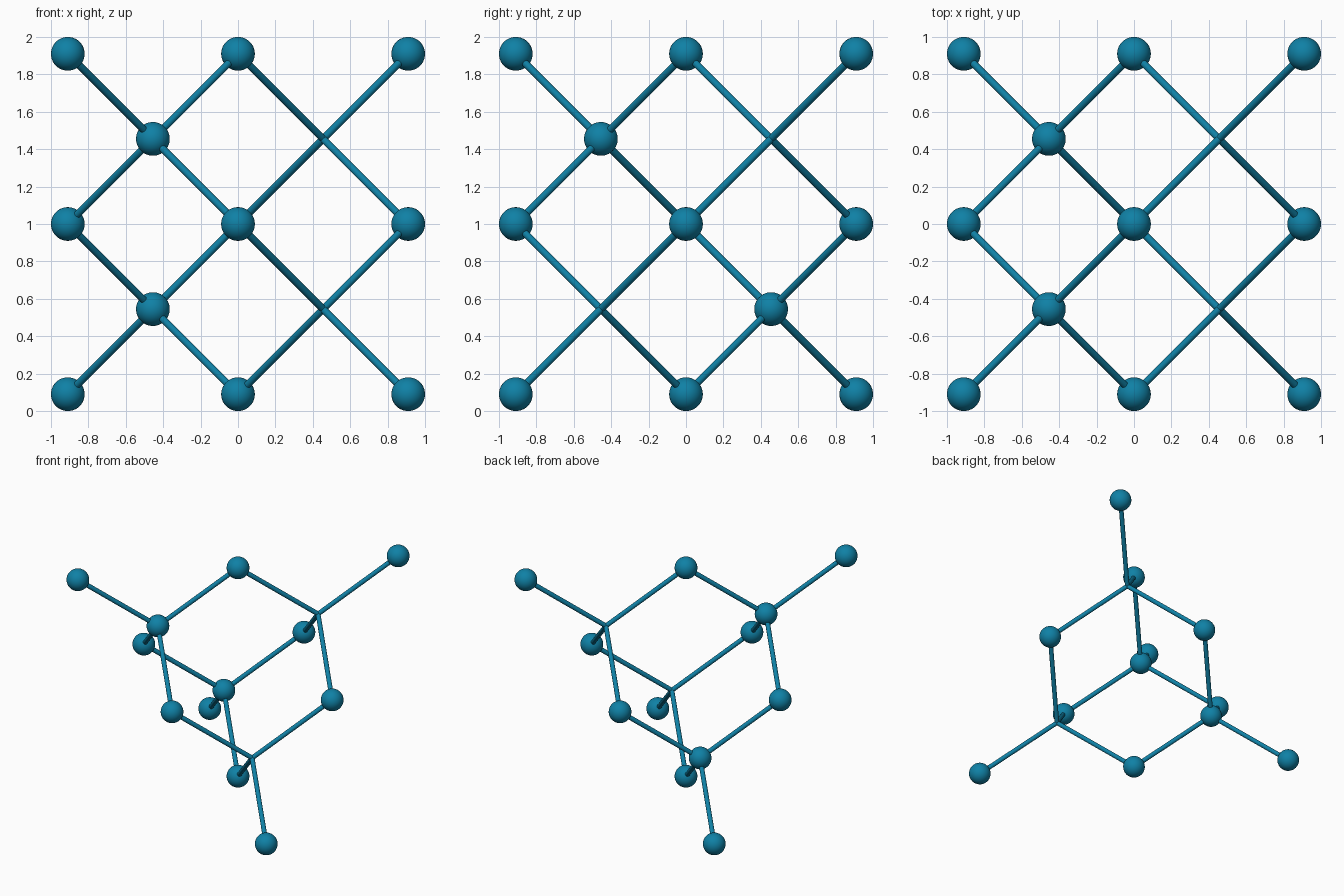
import bpy
from mathutils import Vector

if "Cube" in bpy.data.objects:
    bpy.data.objects.remove(bpy.data.objects["Cube"])

BALL_R, BOND_R = 0.09, 0.019
STEP = (1.0 - BALL_R) / 2          # quarter of the lattice cell
MID = Vector((0, 0, 1))

teal = bpy.data.materials.new("teal")
teal.diffuse_color = (0.005, 0.22, 0.38, 1)
teal.use_nodes = True
teal.node_tree.nodes["Principled BSDF"].inputs["Base Color"].default_value = teal.diffuse_color


def finish(name):
    ob = bpy.context.object
    ob.name = name
    ob.data.materials.append(teal)
    bpy.ops.object.shade_smooth_by_angle()


def ball(name, p):
    bpy.ops.mesh.primitive_uv_sphere_add(segments=48, ring_count=24, radius=BALL_R, location=p)
    finish(name)


def bond(name, a, b):
    d = b - a
    bpy.ops.mesh.primitive_cylinder_add(
        vertices=24, radius=BOND_R, depth=d.length, location=(a + b) / 2,
        rotation=d.to_track_quat('Z', 'Y').to_euler())
    finish(name)


# Four tetrahedral directions: both the inner junctions and their bonds use them
tetra = [Vector(v) for v in ((1, 1, 1), (1, -1, -1), (-1, 1, -1), (-1, -1, 1))]

outer = set()
for c in tetra:
    centre = MID + c * STEP
    for d in tetra:
        bond("bond", centre, centre + d * STEP)
        outer.add(tuple(int(v) for v in c + d if True) if c + d != Vector() else (0, 0, 0))
    # Only the two junctions on the left carry a ball
    if c.x < 0:
        ball("inner_ball", centre)

# Corner and face-centre balls
for p in sorted(outer):
    ball("outer_ball", MID + Vector(p) * STEP)
